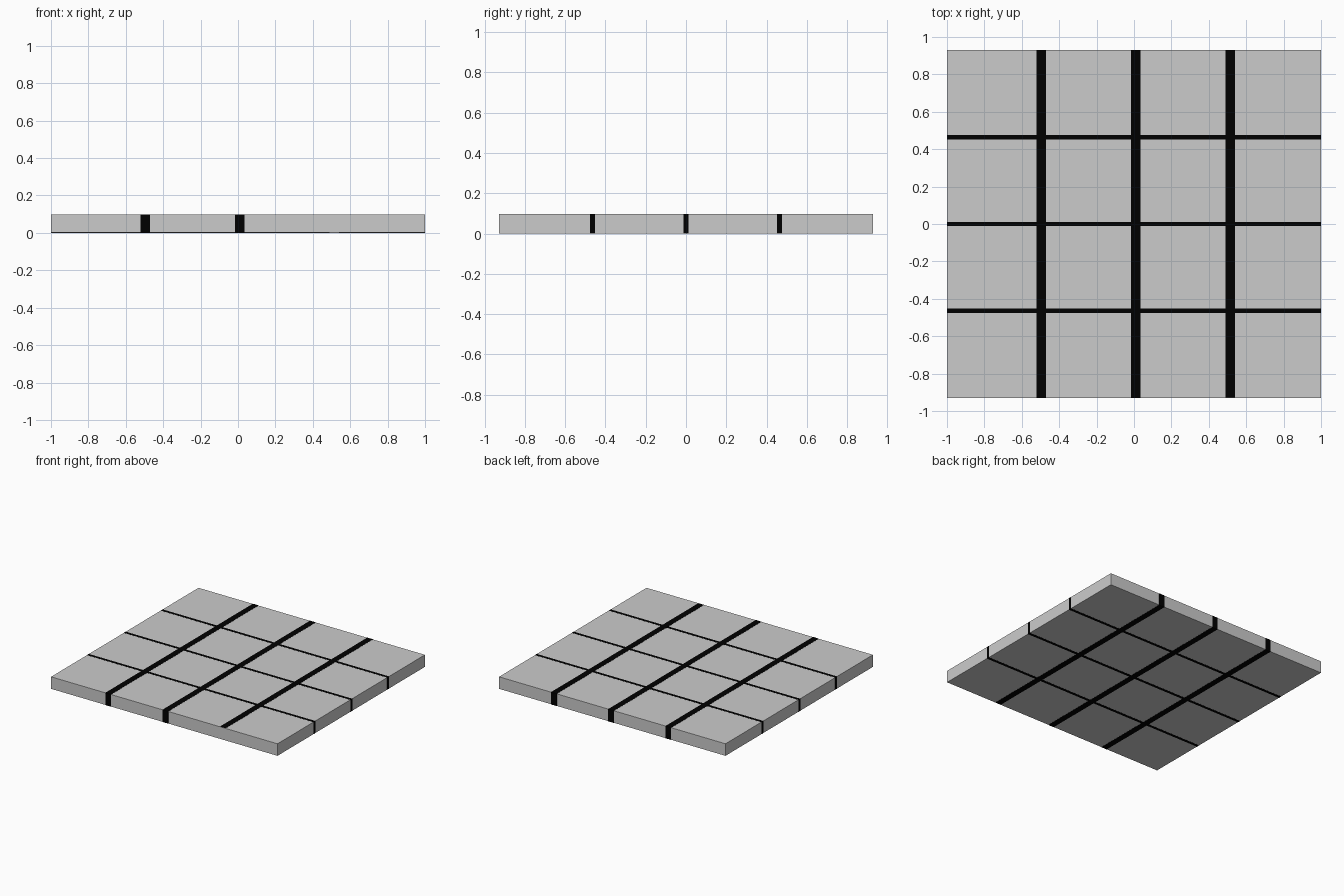
import bpy

if "Cube" in bpy.data.objects:
    bpy.data.objects.remove(bpy.data.objects["Cube"])

X, Y, H = 1.0, 0.93, 0.098   # half length, half depth, height
E = 0.001                    # how far the strips stand proud of the slab

black = bpy.data.materials.new("black")
black.diffuse_color = (0.0, 0.0, 0.0, 1)
black.use_nodes = True
black.node_tree.nodes["Principled BSDF"].inputs["Base Color"].default_value = black.diffuse_color


def box(name, x0, x1, y0, y1, z0, z1, mat=None):
    bpy.ops.mesh.primitive_cube_add(
        size=1, location=((x0 + x1) / 2, (y0 + y1) / 2, (z0 + z1) / 2))
    ob = bpy.context.object
    ob.name = name
    ob.scale = (x1 - x0, y1 - y0, z1 - z0)
    bpy.ops.object.transform_apply(location=False, rotation=False, scale=True)
    if mat:
        ob.data.materials.append(mat)
    return ob


# Grey slab
box("slab", -X + E, X - E, -Y + E, Y - E, E, H - E)

# Wide strips front to back; the right one stops just inside the front face
for i, (cx, front) in enumerate([(-0.495, -Y), (0.01, -Y), (0.515, -Y + 3 * E)]):
    box(f"wide_strip_{i + 1}", cx - 0.025, cx + 0.025, front, Y, 0, H, black)

# Narrow strips left to right
for i, cy in enumerate([-0.465, 0.0, 0.465]):
    box(f"narrow_strip_{i + 1}", -X, X, cy - 0.012, cy + 0.012,
        E / 2, H - E / 2, black)
